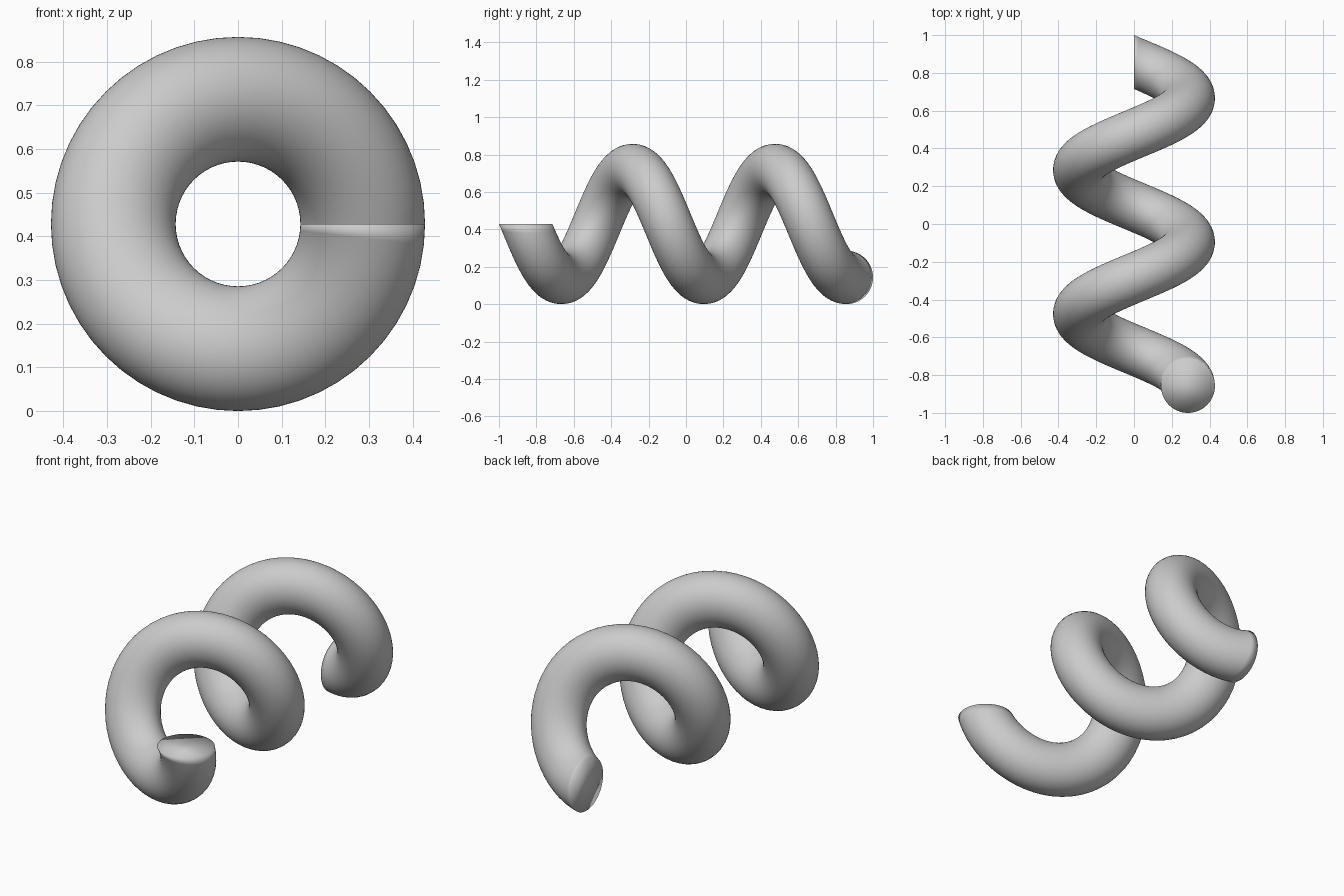
import bpy, bmesh, math
from mathutils import Matrix, Vector

if "Cube" in bpy.data.objects:
    bpy.data.objects.remove(bpy.data.objects["Cube"])

R = 2 / 7            # coil radius
r = 1 / 7            # tube radius
ZC = R + r           # height of the coil axis
TURNS = 2.25
STEPS, SIDES = 126, 64
Y0, Y1 = -1 + r, 1 - r

grey = bpy.data.materials.new("light_grey")
grey.diffuse_color = (0.6, 0.6, 0.6, 1)
grey.use_nodes = True
grey.node_tree.nodes["Principled BSDF"].inputs["Base Color"].default_value = grey.diffuse_color

# Round profile in the plane of the axis, screwed along y
bm = bmesh.new()
rings = []
for i in range(STEPS + 1):
    t = i / STEPS
    turn = Matrix.Rotation(2 * math.pi * TURNS * t, 3, 'Y')   # +x swings down to -z
    centre = Vector((0, Y0 + (Y1 - Y0) * t, ZC))
    ring = []
    for k in range(SIDES):
        a = 2 * math.pi * k / SIDES
        ring.append(bm.verts.new(turn @ Vector((R + r * math.cos(a), r * math.sin(a), 0)) + centre))
    rings.append(ring)
for a, b in zip(rings, rings[1:]):
    for k in range(SIDES):
        n = (k + 1) % SIDES
        bm.faces.new((a[k], a[n], b[n], b[k]))

# Flat end caps
bm.faces.new(rings[0])
bm.faces.new(rings[-1])
bmesh.ops.recalc_face_normals(bm, faces=bm.faces[:])
for f in bm.faces:
    f.smooth = True

mesh = bpy.data.meshes.new("coil_spring")
bm.to_mesh(mesh)
bm.free()
mesh.materials.append(grey)
bpy.context.collection.objects.link(bpy.data.objects.new("coil_spring", mesh))
